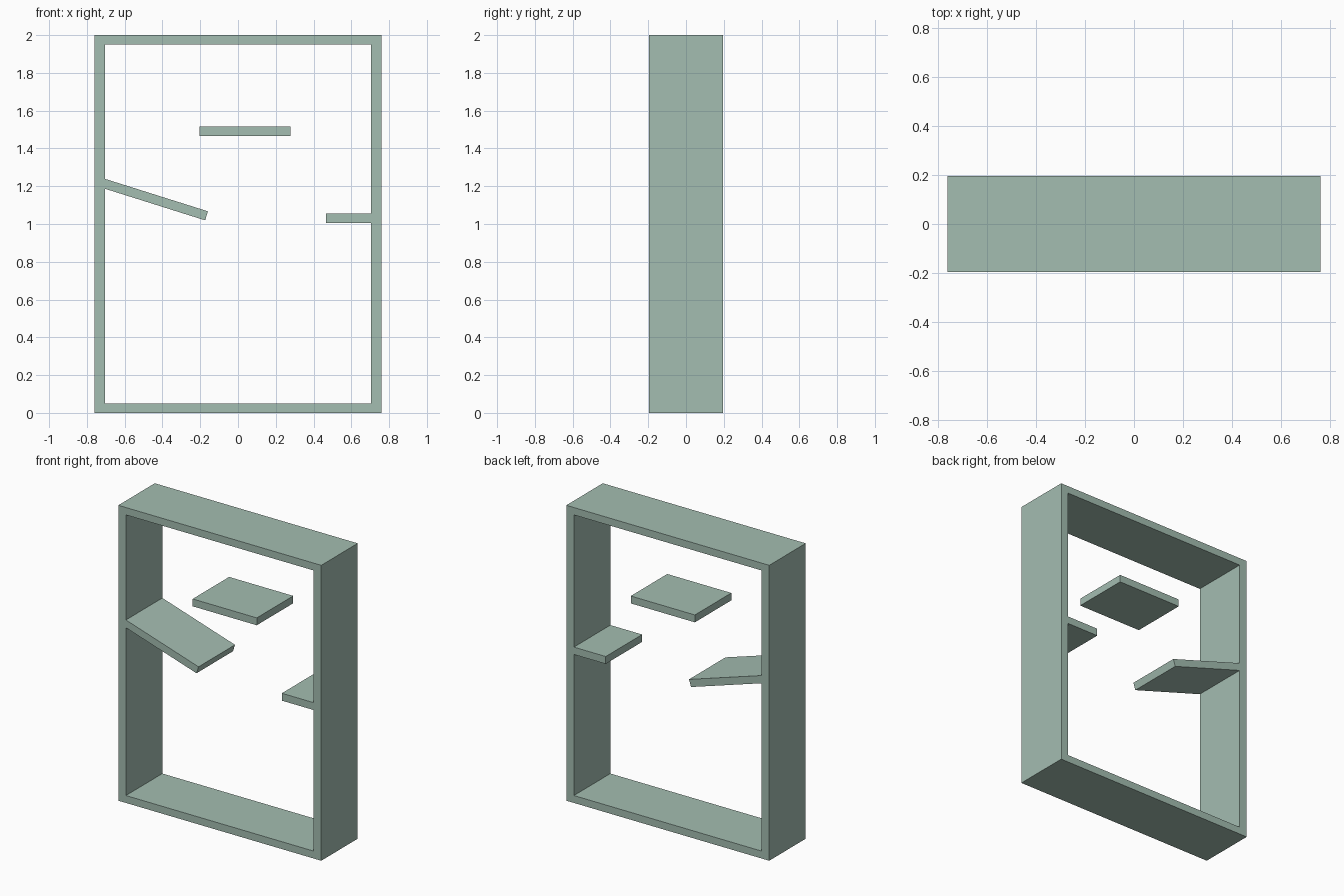
import bpy
import bmesh
import math

cube = bpy.data.objects.get("Cube")
if cube:
    bpy.data.objects.remove(cube, do_unlink=True)

WIDTH, DEPTH, HEIGHT = 1.52, 0.39, 2.0
SIDE, BOARD = 0.057, 0.05

sage = bpy.data.materials.new("sage_green")
sage.use_nodes = True
sage.diffuse_color = (0.37, 0.51, 0.44, 1)
sage.node_tree.nodes["Principled BSDF"].inputs["Base Color"].default_value = sage.diffuse_color


def add_object(name, bm):
    bmesh.ops.recalc_face_normals(bm, faces=bm.faces)
    mesh = bpy.data.meshes.new(name)
    bm.to_mesh(mesh)
    bm.free()
    mesh.materials.append(sage)
    obj = bpy.data.objects.new(name, mesh)
    bpy.context.collection.objects.link(obj)
    return obj


def add_shelf(name, x, z, length, tilt=0):
    bm = bmesh.new()
    bmesh.ops.create_cube(bm, size=1)
    bmesh.ops.scale(bm, vec=(length, DEPTH, BOARD), verts=bm.verts)
    obj = add_object(name, bm)
    obj.location = (x, 0, z)
    obj.rotation_euler.y = tilt


# Open rectangular frame: a ring of quads extruded through the depth
def rectangle(bm, half, low, high):
    corners = [(-half, low), (half, low), (half, high), (-half, high)]
    return [bm.verts.new((x, -DEPTH / 2, z)) for x, z in corners]


bm = bmesh.new()
outer = rectangle(bm, WIDTH / 2, 0, HEIGHT)
inner = rectangle(bm, WIDTH / 2 - SIDE, BOARD, HEIGHT - BOARD)
ring = []
for i in range(4):
    j = (i + 1) % 4
    ring.append(bm.faces.new((outer[i], outer[j], inner[j], inner[i])))
result = bmesh.ops.extrude_face_region(bm, geom=ring, use_keep_orig=True)
moved = [g for g in result["geom"] if isinstance(g, bmesh.types.BMVert)]
bmesh.ops.translate(bm, vec=(0, DEPTH, 0), verts=moved)
add_object("frame", bm)

# Shelves: one floating, one level against the left wall, one tilted
add_shelf("floating_shelf", 0.037, 1.49, 0.48)
add_shelf("left_shelf", 0.6, 1.03, 0.27)
add_shelf("tilted_shelf", -0.448, 1.132, 0.59, math.radians(17.5))
